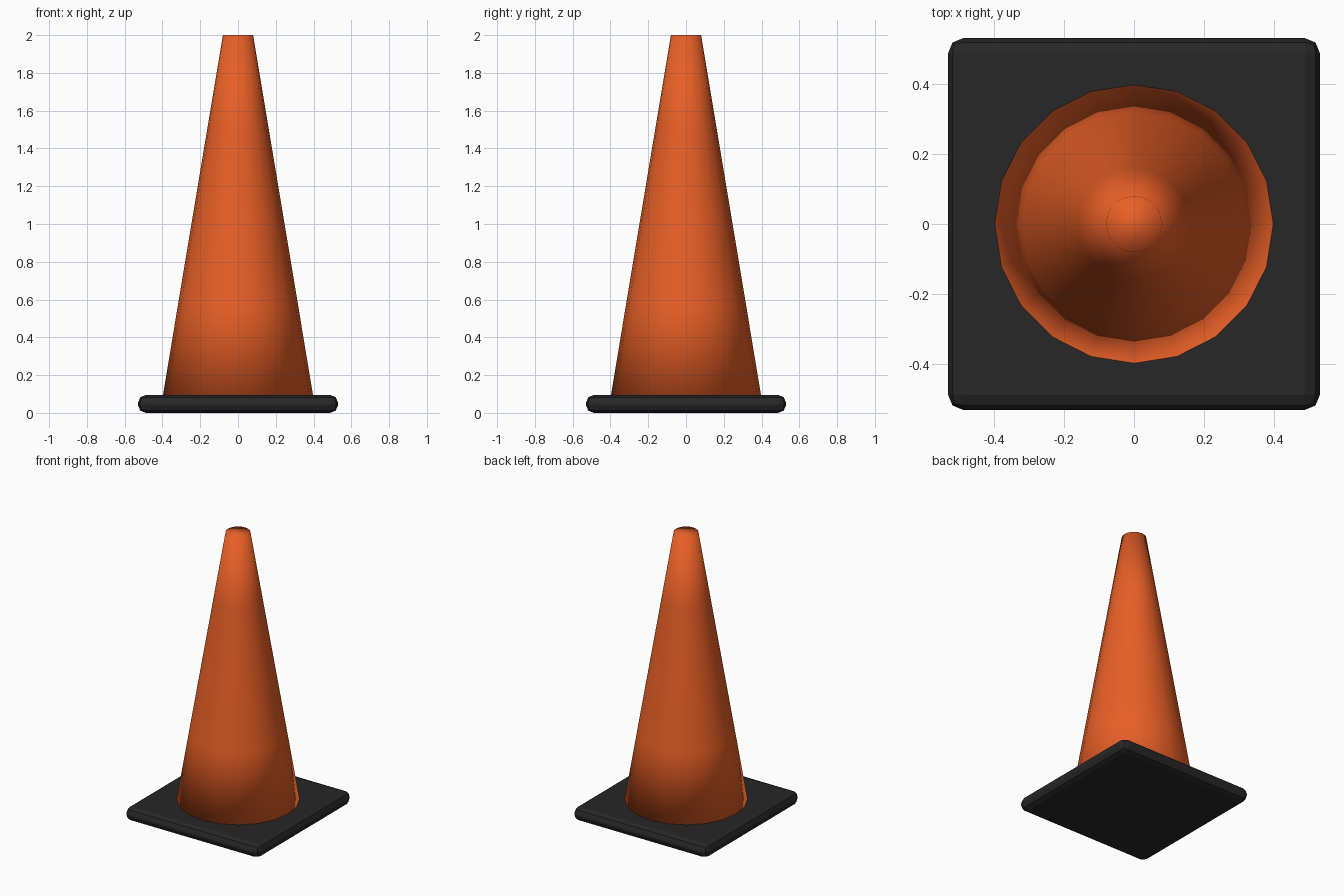
import bpy, bmesh, math

if "Cube" in bpy.data.objects:
    bpy.data.objects.remove(bpy.data.objects["Cube"])


def material(name, rgb):
    m = bpy.data.materials.new(name)
    m.diffuse_color = (*rgb, 1)
    m.use_nodes = True
    m.node_tree.nodes["Principled BSDF"].inputs["Base Color"].default_value = m.diffuse_color
    return m


def finish(bm, name, mat, smooth):
    bmesh.ops.recalc_face_normals(bm, faces=bm.faces)
    for f in bm.faces:
        f.smooth = smooth
    me = bpy.data.meshes.new(name)
    bm.to_mesh(me)
    bm.free()
    me.materials.append(mat)
    ob = bpy.data.objects.new(name, me)
    bpy.context.collection.objects.link(ob)
    return ob


orange = material("safety orange", (0.8, 0.115, 0.02))
black = material("black rubber", (0.02, 0.02, 0.02))

# Square rubber base with rounded edges
SIZE, HEIGHT = 1.06, 0.095
bm = bmesh.new()
bmesh.ops.create_cube(bm, size=1)
for v in bm.verts:
    v.co.x *= SIZE
    v.co.y *= SIZE
    v.co.z = (v.co.z + 0.5) * HEIGHT
bmesh.ops.bevel(bm, geom=bm.edges[:], offset=0.042, segments=2,
                profile=0.5, affect='EDGES')
finish(bm, "base", black, False)

# Tapered cone: 20 sides, four height bands, capped both ends
SIDES, BANDS = 20, 4
Z0, Z1, R0, R1 = 0.09, 2.0, 0.398, 0.08
bm = bmesh.new()
rings = []
for i in range(BANDS + 1):
    t = i / BANDS
    r, z = R0 + (R1 - R0) * t, Z0 + (Z1 - Z0) * t
    rings.append([bm.verts.new((r * math.cos(2 * math.pi * k / SIDES),
                                r * math.sin(2 * math.pi * k / SIDES), z))
                  for k in range(SIDES)])
for a, b in zip(rings, rings[1:]):
    for k in range(SIDES):
        n = (k + 1) % SIDES
        bm.faces.new((a[k], a[n], b[n], b[k]))
bm.faces.new(rings[0][::-1])
bm.faces.new(rings[-1])
finish(bm, "cone", orange, True)
